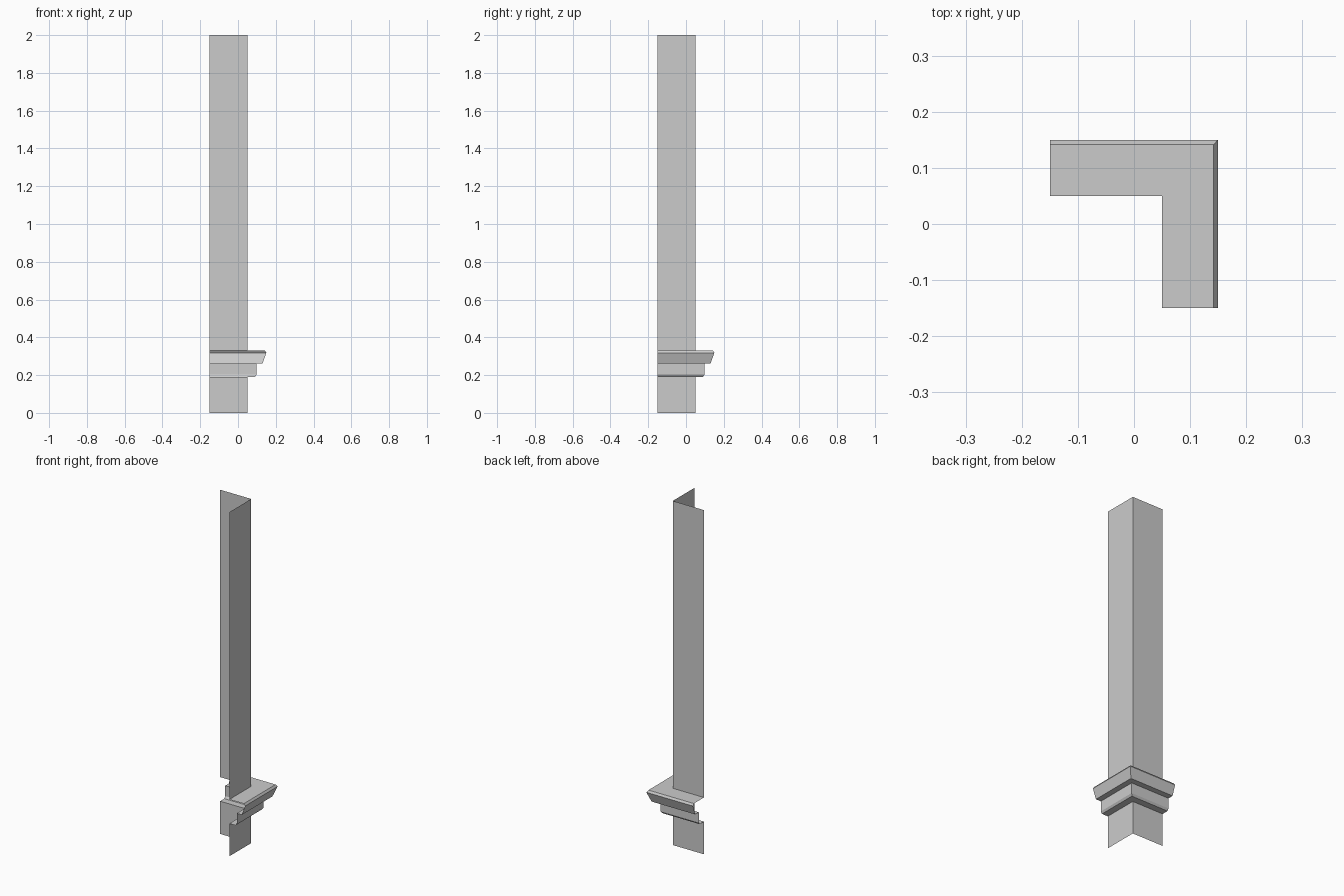
import bpy
import bmesh

cube = bpy.data.objects.get("Cube")
if cube:
    bpy.data.objects.remove(cube, do_unlink=True)

# Plain grey plaster
GREY = (0.6, 0.6, 0.6, 1.0)
plaster = bpy.data.materials.new("grey_plaster")
plaster.use_nodes = True
plaster.diffuse_color = GREY
plaster.node_tree.nodes["Principled BSDF"].inputs["Base Color"].default_value = GREY

CORNER = 0.05   # wall planes lie at x = CORNER and y = CORNER
END = -0.15     # both wings stop here


def corner_sweep(name, profile):
    """Sweep an open (projection, height) profile round the mitred corner."""
    bm = bmesh.new()
    rows = []
    for out, z in profile:
        c = CORNER + out
        rows.append([bm.verts.new(p) for p in ((END, c, z), (c, c, z), (c, END, z))])
    for low, high in zip(rows, rows[1:]):
        for i in range(2):
            bm.faces.new((low[i], high[i], high[i + 1], low[i + 1]))
    # Turn every face outward, away from the inner corner
    bm.normal_update()
    mesh = bpy.data.meshes.new(name)
    bm.to_mesh(mesh)
    bm.free()
    mesh.materials.append(plaster)
    obj = bpy.data.objects.new(name, mesh)
    bpy.context.collection.objects.link(obj)
    return obj


BASE, TOP = 0.19, 0.33

# Thin wall strips below and above the moulding
corner_sweep("lower_wall", [(0, 0), (0, BASE)])
corner_sweep("upper_wall", [(0, TOP), (0, 2)])

# Stepped moulding: chamfered band, flared crown and bevelled top edge
corner_sweep("corner_moulding", [
    (0, BASE), (0.039, BASE), (0.047, 0.202), (0.047, 0.262),
    (0.08, 0.262), (0.1, 0.318), (0.092, TOP), (0, TOP),
])
